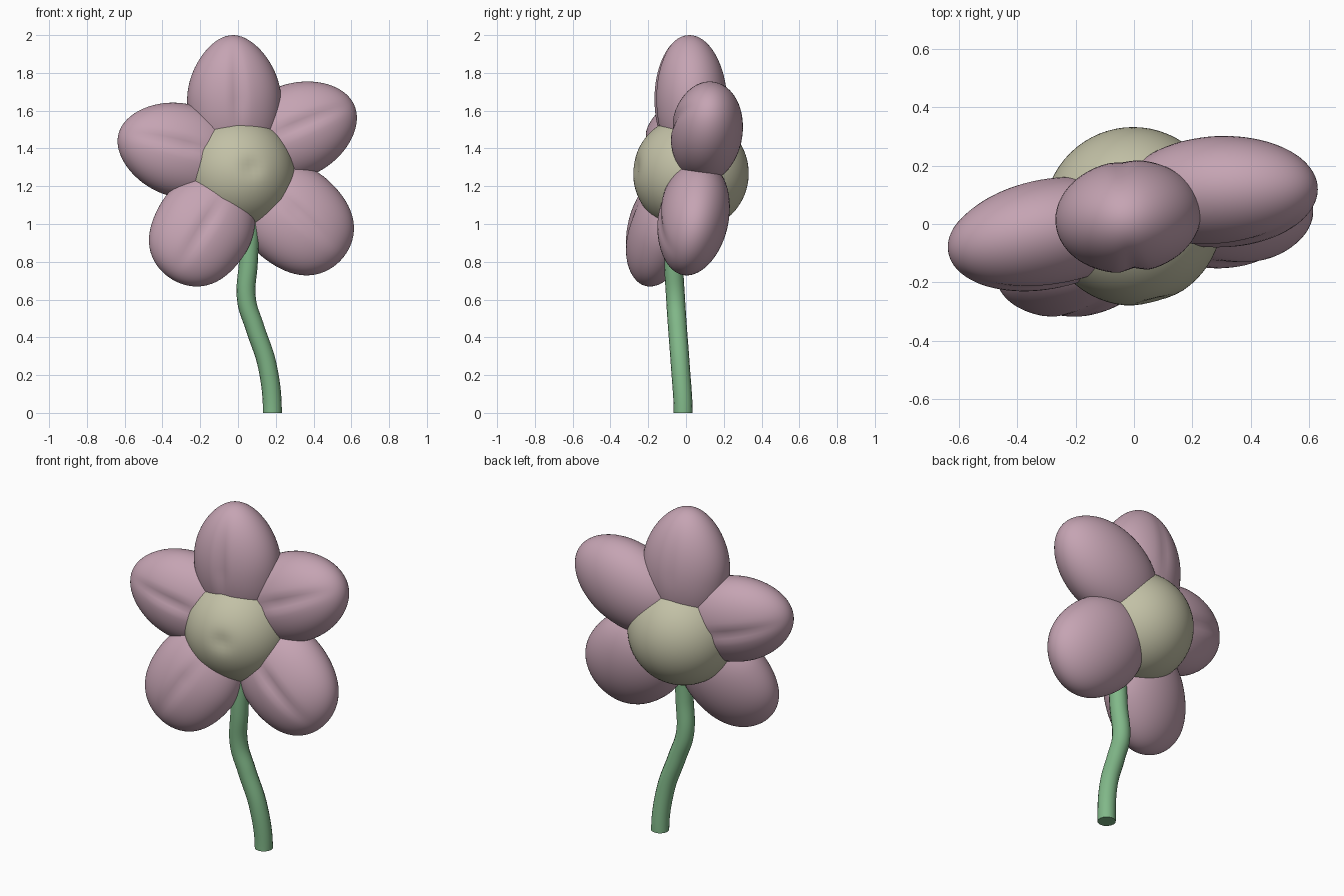
import bpy
import math
from mathutils import Vector, Matrix

if "Cube" in bpy.data.objects:
    bpy.data.objects.remove(bpy.data.objects["Cube"])


def material(name, color):
    m = bpy.data.materials.new(name)
    m.diffuse_color = (*color, 1)
    m.use_nodes = True
    m.node_tree.nodes["Principled BSDF"].inputs["Base Color"].default_value = m.diffuse_color
    return m


PINK = material("petal_pink", (0.56, 0.37, 0.45))
OLIVE = material("center_olive", (0.54, 0.53, 0.38))
GREEN = material("stem_green", (0.22, 0.48, 0.25))


def unit_ball(name, mat):
    bpy.ops.mesh.primitive_uv_sphere_add(segments=64, ring_count=40, radius=1)
    ob = bpy.context.object
    ob.name = name
    ob.data.materials.append(mat)
    bpy.ops.object.shade_smooth()
    return ob


# Flower center: ball with a shallow dimpled front
center = unit_ball("flower_center", OLIVE)
for v in center.data.vertices:
    p = v.co.copy()
    dent = 0.05 * math.exp(-(p - Vector((0.25, -0.96, 0.1))).length_squared / 0.03)
    v.co = Vector((-0.003, 0.026, 1.268)) + p * 0.306 * (1 - dent)


def petal(name, loc, axis, length, width, depth, taper, back_groove):
    """Puffy egg along axis, with a crease down the front."""
    ob = unit_ball(name, PINK)
    along = Vector(axis).normalized()
    front = Vector((0.1, -1, 0.17))
    front = (front - along * front.dot(along)).normalized()
    side = along.cross(front)
    rot = Matrix((side, front, along)).transposed()
    for v in ob.data.vertices:
        x, y, z = v.co
        t = 1 - taper * z * abs(z)
        groove = 0.09 * math.exp(-(x / 0.13) ** 2) * max(0, 1 - z * z)
        groove *= min(1, max(0, 1 + z * 1.6))  # fades out under the center
        groove *= 1 if y > 0 else back_groove
        v.co = Vector(loc) + rot @ Vector(
            (x * width * t, y * depth * (1 - groove), z * length))


petal("petal_top", (-0.02, 0.025, 1.65), (-0.03, -0.03, 1), 0.35, 0.25, 0.193, 0.15, 0.4)
petal("petal_upper_right", (0.295, 0.11, 1.49), (0.9, 0.05, 0.39), 0.35, 0.25, 0.19, 0.06, 0)
petal("petal_upper_left", (-0.298, -0.035, 1.388), (-0.95, -0.17, 0.25), 0.35, 0.25, 0.187, 0.08, 0.8)
petal("petal_lower_left", (-0.18, -0.13, 0.985), (-0.52, -0.28, -0.82), 0.335, 0.26, 0.175, -0.16, 0)
petal("petal_lower_right", (0.29, 0.04, 1.04), (0.76, -0.08, -0.66), 0.345, 0.27, 0.187, -0.14, 0)

# Stem: bent tube
curve = bpy.data.curves.new("stem", "CURVE")
curve.dimensions = "3D"
curve.bevel_depth = 0.05
curve.bevel_resolution = 6
curve.use_fill_caps = True
path = [(0.182, -0.015, 0), (0.155, -0.03, 0.25), (0.09, -0.045, 0.45),
        (0.045, -0.055, 0.6), (0.055, -0.065, 0.8), (0.07, -0.06, 1.1)]
spline = curve.splines.new("BEZIER")
spline.bezier_points.add(len(path) - 1)
for bp, co in zip(spline.bezier_points, path):
    bp.co = co
    bp.handle_left_type = bp.handle_right_type = "AUTO"
first = spline.bezier_points[0]
first.handle_left_type = first.handle_right_type = "FREE"
first.handle_left = (0.182, -0.015, -0.08)
first.handle_right = (0.182, -0.015, 0.08)
stem = bpy.data.objects.new("stem", curve)
bpy.context.collection.objects.link(stem)
curve.materials.append(GREEN)
bpy.ops.object.select_all(action="DESELECT")
stem.select_set(True)
bpy.context.view_layer.objects.active = stem
bpy.ops.object.convert(target="MESH")
bpy.ops.object.shade_smooth_by_angle(angle=math.radians(40))
